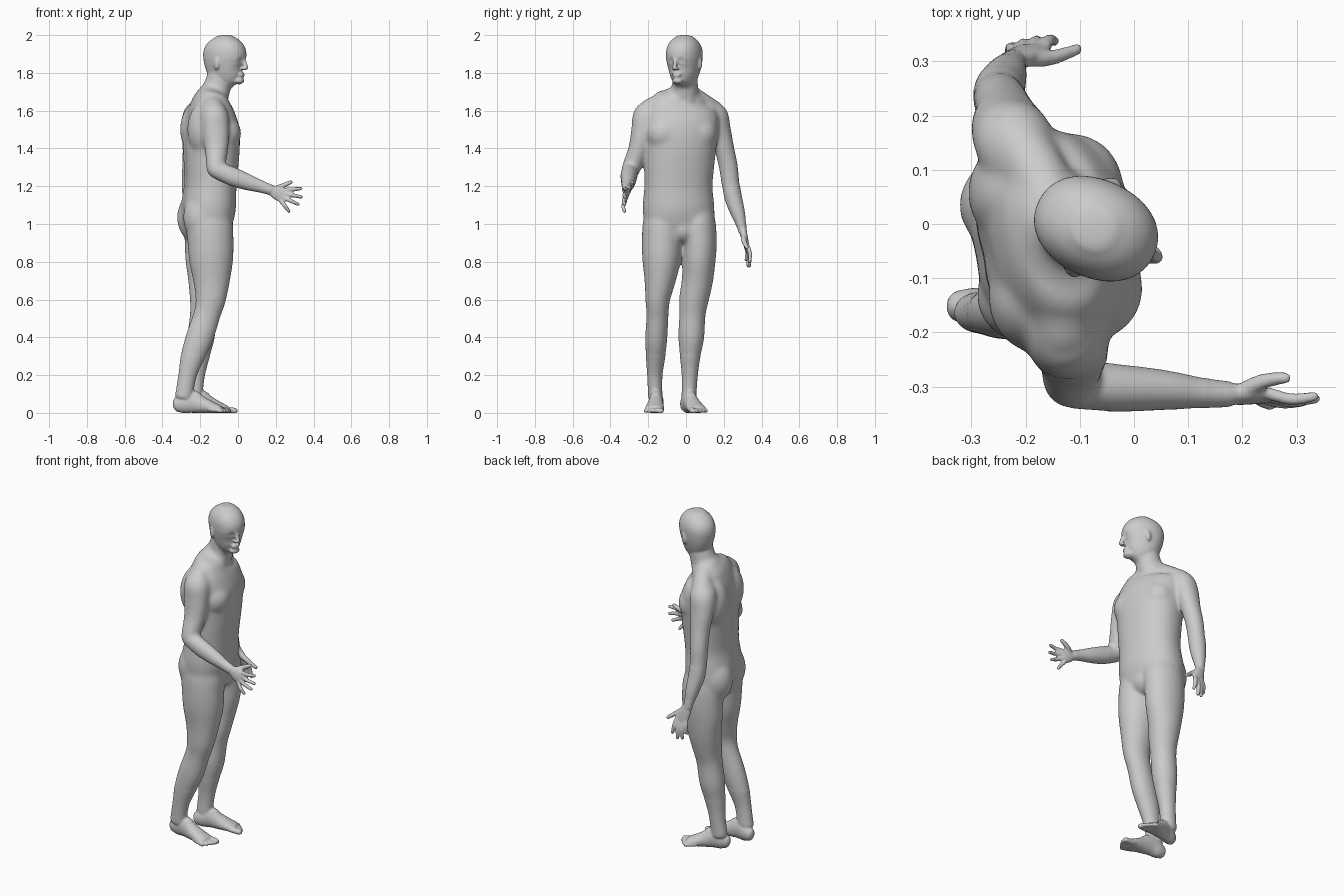
import bpy, bmesh
from math import sin, cos, pi, radians
from mathutils import Vector, Matrix

bm = bmesh.new()


def catmull(a, b, c, d, t):
    return [0.5 * (2 * q + (r - p) * t + (2 * p - 5 * q + 4 * r - s) * t * t
                   + (3 * q - p - 3 * r + s) * t ** 3) for p, q, r, s in zip(a, b, c, d)]


def loft(rings, ref, n=24, power=2.0, cap=0.6, sub=5):
    """Closed tube through rings (x, y, z, radius along ref, other radius)."""
    pts, last = [], len(rings) - 1
    for i in range(last):
        a, d = rings[max(i - 1, 0)], rings[min(i + 2, last)]
        pts += [catmull(a, rings[i], rings[i + 1], d, k / sub) for k in range(sub)]
    pts.append(list(rings[-1]))
    pos = [Vector(p[:3]) for p in pts]
    frames = []
    for i, p in enumerate(pts):
        t = (pos[min(i + 1, len(pos) - 1)] - pos[max(i - 1, 0)]).normalized()
        frames.append((pos[i], t, p[3], p[4]))

    def end(f, sign):
        c, t, a, b = f
        return [(c + t * sign * cap * min(a, b) * sin(q), t, a * cos(q), b * cos(q))
                for q in (0.5, 1.0, 1.45)]
    frames = end(frames[0], -1)[::-1] + frames + end(frames[-1], 1)
    loops = []
    for c, t, a, b in frames:
        u = Vector(ref)
        u = (u - t * u.dot(t)).normalized()
        v = t.cross(u)
        loop = []
        for k in range(n):
            x, y = cos(2 * pi * k / n), sin(2 * pi * k / n)
            s = (abs(x) ** power + abs(y) ** power) ** (-1 / power)
            loop.append(bm.verts.new(c + u * a * x * s + v * b * y * s))
        loops.append(loop)
    for l0, l1 in zip(loops, loops[1:]):
        for k in range(n):
            bm.faces.new((l0[k], l0[(k + 1) % n], l1[(k + 1) % n], l1[k]))
    bm.faces.new(loops[0][::-1])
    bm.faces.new(loops[-1])


def limb(rings, ref=(0, 1, 0), **kw):
    loft([r if len(r) == 5 else (*r, r[3]) for r in rings], ref, **kw)


def blob(center, radii, yaw):
    m = Matrix.Translation(center) @ Matrix.Rotation(yaw, 4, 'Z') @ Matrix.Diagonal((*radii, 1))
    bmesh.ops.create_uvsphere(bm, u_segments=24, v_segments=14, radius=1, matrix=m)


def local(origin, yaw):
    """Function turning (forward, left, z) into world coordinates."""
    ox, oy = origin
    return lambda f, s, z: Vector((ox + f * cos(yaw) - s * sin(yaw), oy + f * sin(yaw) + s * cos(yaw), z))


# Torso
T_YAW = radians(11)
T = local((-0.145, -0.033), T_YAW)
side = (-sin(T_YAW), cos(T_YAW), 0)
torso = [(-.155, -.03, .94, .12, .1), (-.158, -.033, .98, .165, .122), (-.16, -.036, 1.03, .187, .135),
         (-.156, -.04, 1.1, .19, .142),
         (-.147, -.04, 1.2, .181, .136), (-.143, -.037, 1.3, .186, .141), (-.141, -.032, 1.4, .192, .147),
         (-.14, -.028, 1.5, .2, .144), (-.145, -.025, 1.58, .198, .124), (-.145, -.02, 1.64, .168, .1),
         (-.135, -.01, 1.68, .12, .082), (-.125, -.005, 1.71, .075, .07)]
loft(torso, side, n=40, power=2.2, cap=.3)
for s in (-1, 1):
    blob(T(.048, s * .096, 1.48), (.097, .098, .1), T_YAW)         # chest
    blob(T(-.048, s * .1, 1.5), (.096, .1, .15), T_YAW)            # shoulder blade
    blob(T(-.05, s * .085, 1.035), (.114, .096, .14), T_YAW)       # buttock
blob(T(.03, .01, .97), (.085, .09, .075), T_YAW)                   # groin

# Neck and shoulder slopes
limb([(-.14, -.012, 1.62, .085), (-.125, -.008, 1.68, .076, .08), (-.103, -.005, 1.75, .068, .07),
      (-.085, -.008, 1.83, .067)])
limb([(-.135, -.04, 1.68, .052), (-.135, -.12, 1.642, .056), (-.13, -.195, 1.602, .06)], ref=(0, 0, 1))
limb([(-.15, .03, 1.68, .052), (-.178, .09, 1.636, .056), (-.212, .145, 1.595, .06)], ref=(0, 0, 1))

# Head: z, front, back, half width
H_YAW = radians(-25)
H = local((-.067, -.01), H_YAW)
head = [(1.742, .095, .0, .036), (1.762, .105, -.04, .056), (1.79, .106, -.075, .071), (1.82, .107, -.1, .08),
        (1.855, .11, -.115, .087), (1.885, .115, -.121, .09), (1.92, .111, -.119, .089),
        (1.95, .096, -.106, .08), (1.973, .072, -.084, .065), (1.99, .042, -.056, .046)]
loft([(*H((f + b) / 2, 0, z), w, (f - b) / 2) for z, f, b, w in head],
     (-sin(H_YAW), cos(H_YAW), 0), n=36, power=2.15, cap=.22)
limb([(*H(.106, 0, 1.878), .009), (*H(.116, 0, 1.848), .0105), (*H(.121, 0, 1.823), .0135)])  # nose
blob(H(.097, 0, 1.789), (.013, .026, .014), H_YAW)                 # lips
blob(H(.083, 0, 1.757), (.024, .03, .022), H_YAW)                  # chin
for s in (-1, 1):
    blob(H(-.012, s * .088, 1.85), (.019, .011, .034), H_YAW + s * .35)  # ear
    blob(H(.11, s * .011, 1.822), (.012, .009, .008), H_YAW)       # nostril

# Legs: z, x, y, half depth, half width
right_leg = [(1.14, -.158, -.11, .08, .07), (1.02, -.152, -.123, .118, .1),
             (.9, -.145, -.127, .118, .104), (.8, -.142, -.13, .112, .098),
             (.7, -.14, -.138, .094, .08), (.6, -.145, -.15, .077, .063), (.52, -.164, -.151, .068, .056),
             (.4, -.203, -.157, .07, .056), (.3, -.24, -.161, .06, .049), (.2, -.267, -.165, .045, .038),
             (.09, -.286, -.163, .043, .035)]
left_leg = [(1.14, -.168, .035, .08, .07), (1.02, -.163, .057, .118, .094),
            (.9, -.16, .07, .118, .09), (.8, -.163, .068, .112, .085),
            (.7, -.168, .06, .093, .08), (.6, -.174, .042, .078, .076), (.52, -.182, .034, .069, .067),
            (.4, -.196, .028, .069, .066), (.3, -.21, .022, .056, .052), (.2, -.223, .02, .044, .04),
            (.09, -.235, .016, .043, .036)]
for leg in (right_leg, left_leg):
    loft([(x, y, z, d + .004, w + .003) for z, x, y, d, w in leg], (1, 0, 0), n=28)


def foot(heel, toe, inner):
    """Foot and toes; inner is the side (+1 left, -1 right) of the big toe."""
    h, t = Vector((*heel, 0)), Vector((*toe, 0))
    d = t - h
    across = Vector((-d.y, d.x, 0)).normalized()
    prof = [(.07, .046, .04, .03), (.16, .052, .052, .036), (.32, .062, .06, .037), (.5, .046, .046, .042),
            (.68, .032, .032, .049), (.82, .023, .022, .05)]
    loft([(*(h + d * f + Vector((0, 0, z))), w, hh) for f, z, hh, w in prof], across, cap=.8)
    for i, tip in enumerate((.97, .98, .95, .91, .86)):
        off = across * inner * (.034 - .0185 * i)
        r = .0165 if i == 0 else .0115
        limb([(*(h + d * (tip - .2) + off + Vector((0, 0, .022))), r),
              (*(h + d * tip + off * 1.1 + Vector((0, 0, .014))), r)], ref=across, n=12, cap=1)


foot((-.342, -.15), (-.045, -.172), 1)
foot((-.287, -.008), (-.02, .075), -1)

# Arms, upper and lower
limb([(-.15, -.14, 1.595, .064), (-.127, -.205, 1.575, .074), (-.119, -.23, 1.5, .06, .073),
      (-.114, -.25, 1.4, .055, .063), (-.118, -.284, 1.31, .052), (-.118, -.294, 1.28, .048)])
limb([(-.122, -.294, 1.29, .047), (-.04, -.302, 1.255, .045, .051), (.05, -.306, 1.222, .038, .044),
      (.13, -.312, 1.195, .028, .032), (.175, -.314, 1.18, .024, .028)])
limb([(-.195, .1, 1.595, .066), (-.22, .15, 1.57, .074), (-.232, .178, 1.5, .06, .07),
      (-.238, .203, 1.4, .053, .057), (-.246, .225, 1.3, .051), (-.25, .235, 1.21, .048)], ref=(0, 1, 0))
limb([(-.25, .233, 1.23, .048), (-.247, .25, 1.14, .047), (-.236, .274, 1.06, .039),
      (-.226, .294, .99, .028, .026), (-.222, .3, .96, .026, .023)], ref=(1, 0, 0))


def hand(wrist, index, pinky, tips, thumb, bend):
    """Palm plus four fingers fanned between the index and pinky knuckles, and a thumb."""
    w, a, b, bend = Vector(wrist), Vector(index), Vector(pinky), Vector(bend)
    mid, wide = (a + b) / 2, a - b
    hw = wide.length / 2 + .009
    loft([(*w, .024, .02), (*w.lerp(mid, .5), hw * .92, .018), (*mid, hw, .013)], wide, cap=.6)
    for i, tip in enumerate(tips):
        base, tip = a.lerp(b, i / 3), Vector(tip)
        limb([(*base, .0118), (*(base.lerp(tip, .5) + bend), .0112), (*tip, .0095)], ref=bend, n=12, cap=1)
    root, tip = w.lerp(a, .3), Vector(thumb)
    limb([(*root, .017), (*(root.lerp(tip, .5) - bend), .0145), (*tip, .0105)], ref=bend, n=12, cap=1)


hand((.17, -.313, 1.182), (.25, -.313, 1.181), (.228, -.322, 1.122),
     [(.333, -.318, 1.187), (.335, -.322, 1.143), (.318, -.326, 1.105), (.27, -.326, 1.067)],
     (.28, -.284, 1.222), (0, -.008, 0))
hand((-.223, .298, .975), (-.165, .325, .885), (-.223, .316, .885),
     [(-.147, .337, .802), (-.177, .335, .777), (-.205, .328, .78), (-.23, .318, .81)],
     (-.105, .322, .877), (0, .008, 0))

# Fuse all parts into one skin
bmesh.ops.recalc_face_normals(bm, faces=bm.faces)
mesh = bpy.data.meshes.new("body")
bm.to_mesh(mesh)
bm.free()
body = bpy.data.objects.new("body", mesh)
bpy.context.collection.objects.link(body)
bpy.context.view_layer.objects.active = body
body.select_set(True)
fuse = body.modifiers.new("fuse", 'REMESH')
fuse.mode, fuse.voxel_size = 'VOXEL', .0056
soften = body.modifiers.new("soften", 'SMOOTH')
soften.factor, soften.iterations = .5, 3
for m in ("fuse", "soften"):
    bpy.ops.object.modifier_apply(modifier=m)

# Sculpted dents: eye sockets, mouth line, spine, collar pit
dents = [(H(.108, s * .031, 1.866), .016, .006) for s in (-1, 1)]
dents += [(H(.11, s * .011, 1.789), .006, .0015) for s in (-2, -1, 0, 1, 2)]
dents += [(T(-.14, 0, 1.08 + .06 * i), .035, .007) for i in range(9)]
dents += [(T(-.16, 0, .98), .03, .012), (T(.09, 0, 1.655), .025, .006)]
verts = body.data.vertices
moves = [(v, v.co.copy(), v.normal.copy()) for v in verts]
for c, r, amount in dents:
    for v, co, no in moves:
        q = (co - c).length_squared / (r * r)
        if q < 6:
            v.co -= no * amount * 2.718 ** -q
for v in verts:
    if v.co.z < .1:
        v.co.z = max(0, v.co.z - .003)


# Extra smoothing where limbs blend, lighter on slim parts, none on hands and feet
def softness(x, y, z):
    if x > .13 or z < .12 or (z < 1.0 and y > .25):
        return 0
    if z > 1.75:
        return .1
    return .25 if z < .3 or (x > -.05 and y < -.25) or (y > .2 and z < 1.2) else 1


groups = {}
for v in verts:
    groups.setdefault(softness(*v.co), []).append(v.index)
broad = body.vertex_groups.new(name="broad")
for weight, ids in groups.items():
    broad.add(ids, weight, 'REPLACE')
blend = body.modifiers.new("blend", 'SMOOTH')
blend.factor, blend.iterations, blend.vertex_group = .5, 60, "broad"
bpy.ops.object.shade_smooth()
